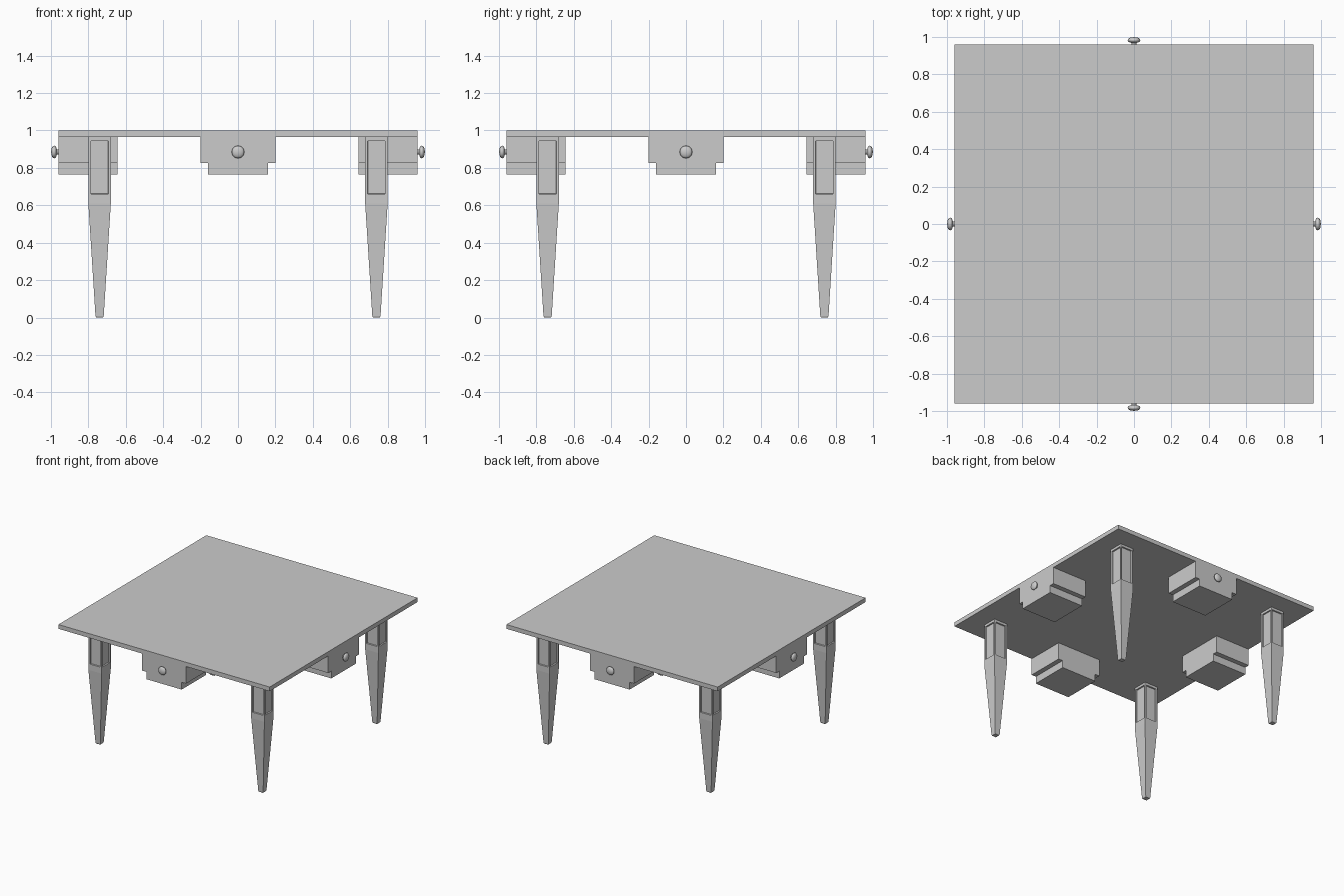
import bpy, bmesh, math
from mathutils import Matrix, Vector

if "Cube" in bpy.data.objects:
    bpy.data.objects.remove(bpy.data.objects["Cube"], do_unlink=True)

grey = bpy.data.materials.new("plain_grey")
grey.use_nodes = True
grey.diffuse_color = (0.6, 0.6, 0.6, 1)
grey.node_tree.nodes["Principled BSDF"].inputs["Base Color"].default_value = (0.6, 0.6, 0.6, 1)


def finish(bm, name):
    bmesh.ops.recalc_face_normals(bm, faces=bm.faces)
    mesh = bpy.data.meshes.new(name)
    bm.to_mesh(mesh)
    bm.free()
    mesh.materials.append(grey)
    obj = bpy.data.objects.new(name, mesh)
    bpy.context.collection.objects.link(obj)
    return obj


def square(bm, half, z):
    return [bm.verts.new((sx * half, sy * half, z))
            for sx, sy in ((-1, -1), (1, -1), (1, 1), (-1, 1))]


def loft(bm, levels):
    """Square rings of (half width, height), skinned and capped."""
    rings = [square(bm, h, z) for h, z in levels]
    bm.faces.new(rings[0][::-1])
    bm.faces.new(rings[-1])
    for a, b in zip(rings, rings[1:]):
        for i in range(4):
            j = (i + 1) % 4
            bm.faces.new((a[i], a[j], b[j], b[i]))


# Table top
bm = bmesh.new()
loft(bm, [(0.96, 0.965), (0.96, 1.0)])
finish(bm, "table_top")


# Tapered leg with a recessed panel on each side of its square head
def make_leg(name, x, y):
    bm = bmesh.new()
    loft(bm, [(0.019, 0), (0.022, 0.008), (0.06, 0.61), (0.06, 0.965)])
    bm.normal_update()
    head = [f for f in bm.faces
            if abs(f.normal.z) < 0.01 and f.calc_center_median().z > 0.7]
    for face in head:
        bmesh.ops.inset_individual(bm, faces=[face], thickness=0.018)
        for v in face.verts:
            v.co.z = 0.945 if v.co.z > 0.8 else 0.66
        rim = bmesh.ops.inset_individual(bm, faces=[face], thickness=0.003)
        bmesh.ops.translate(bm, verts=face.verts, vec=-0.01 * face.normal)
    leg = finish(bm, name)
    leg.location = (x, y, 0)


for fb, y in (("front", -0.74), ("back", 0.74)):
    for side, x in (("right", -0.74), ("left", 0.74)):
        make_leg(f"{fb}_{side}_leg", x, y)


# Drawer: stepped profile extruded inwards from the table edge
def make_drawer(name, turn):
    half = [(0.16, 0.765), (0.16, 0.825), (0.2, 0.825), (0.2, 0.965)]
    outline = half + [(-x, z) for x, z in reversed(half)]
    bm = bmesh.new()
    face = bm.faces.new([bm.verts.new((x, -0.96, z)) for x, z in outline])
    out = bmesh.ops.extrude_face_region(bm, geom=[face], use_keep_orig=True)
    verts = [g for g in out["geom"] if isinstance(g, bmesh.types.BMVert)]
    bmesh.ops.translate(bm, verts=verts, vec=(0, 0.315, 0))
    finish(bm, name).rotation_euler.z = turn


# Knob: lathed stem and flattened round head
def make_knob(name, turn):
    profile = [(0.014, -0.955), (0.014, -0.972)]
    for i in range(9):
        a = math.radians(25 + i * 155 / 8)
        profile.append((0.034 * math.sin(a), -0.983 + 0.016 * math.cos(a)))
    bm = bmesh.new()
    verts = [bm.verts.new((r, y, 0.885)) for r, y in profile]
    edges = [bm.edges.new(pair) for pair in zip(verts, verts[1:])]
    bmesh.ops.spin(bm, geom=verts + edges, cent=(0, 0, 0.885), axis=(0, 1, 0),
                   angle=math.tau, steps=24)
    bmesh.ops.remove_doubles(bm, verts=bm.verts, dist=0.0002)
    knob = finish(bm, name)
    knob.rotation_euler.z = turn
    bpy.ops.object.select_all(action="DESELECT")
    knob.select_set(True)
    bpy.context.view_layer.objects.active = knob
    bpy.ops.object.shade_smooth_by_angle(angle=math.radians(40))


for i, side in enumerate(("front", "left", "back", "right")):
    make_drawer(f"{side}_drawer", i * math.pi / 2)
    make_knob(f"{side}_knob", i * math.pi / 2)
